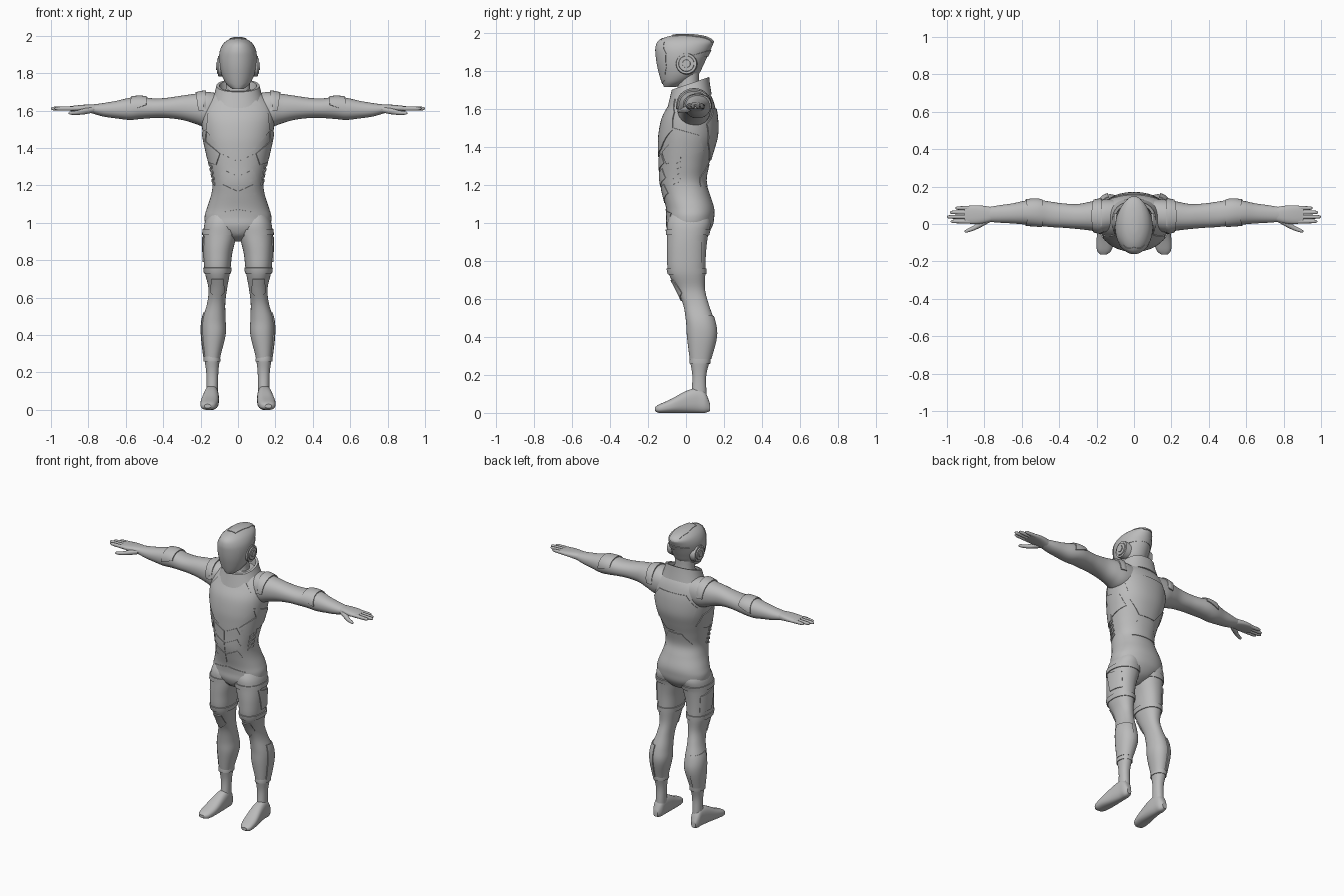
import bpy, bmesh, math
from mathutils import Vector

if "Cube" in bpy.data.objects:
    bpy.data.objects.remove(bpy.data.objects["Cube"], do_unlink=True)

GREY = (0.5, 0.5, 0.5, 1)
suit = bpy.data.materials.new("suit grey")
suit.use_nodes = True
suit.diffuse_color = GREY
suit.node_tree.nodes["Principled BSDF"].inputs["Base Color"].default_value = GREY


def finish(name, bm, mirror=False, angle=35):
    """Turn a bmesh into a smooth shaded object, optionally mirrored in x."""
    bmesh.ops.recalc_face_normals(bm, faces=bm.faces)
    mesh = bpy.data.meshes.new(name)
    bm.to_mesh(mesh)
    bm.free()
    mesh.materials.append(suit)
    obj = bpy.data.objects.new(name, mesh)
    bpy.context.collection.objects.link(obj)
    bpy.ops.object.select_all(action='DESELECT')
    obj.select_set(True)
    bpy.context.view_layer.objects.active = obj
    bpy.ops.object.shade_smooth_by_angle(angle=math.radians(angle))
    if mirror:
        obj.modifiers.new("Mirror", 'MIRROR')
    return obj


def lift(axis, t, a, b):
    """Place section coordinates a, b at the distance t along an axis."""
    return Vector({'x': (t, a, b), 'y': (a, t, b), 'z': (a, b, t)}[axis])


def smooth_rows(rows, steps):
    """Catmull-Rom interpolation between section rows."""
    out = []
    for i in range(len(rows) - 1):
        p0, p1 = rows[max(i - 1, 0)], rows[i]
        p2, p3 = rows[i + 1], rows[min(i + 2, len(rows) - 1)]
        for k in range(steps):
            u = k / steps
            out.append([b + u * (c - a + u * (2 * a - 5 * b + 4 * c - d
                        + u * (3 * (b - c) + d - a))) / 2
                        for a, b, c, d in zip(p0, p1, p2, p3)])
            out[-1] = [b + u * (c - a) / 2 + u * u * (2 * a - 5 * b + 4 * c - d) / 2
                       + u ** 3 * (3 * (b - c) + d - a) / 2
                       for a, b, c, d in zip(p0, p1, p2, p3)]
    return out + [rows[-1]]


def loft(name, axis, rows, mirror=False, power=2.2, steps=5, sides=48, shear=0):
    """Skin rounded sections; a row is (t, a min, a max, b min, b max)."""
    bm = bmesh.new()
    rings = []
    for t, a0, a1, b0, b1 in smooth_rows(rows, steps):
        ring = []
        for k in range(sides):
            c, s = (f(math.tau * k / sides) for f in (math.cos, math.sin))
            c, s = (math.copysign(abs(v) ** (2 / power), v) for v in (c, s))
            a = (a0 + a1 + c * (a1 - a0)) / 2
            b = (b0 + b1 + s * (b1 - b0)) / 2
            ring.append(bm.verts.new(lift(axis, t + shear * b, a, b)))
        rings.append(ring)
    for r, q in zip(rings, rings[1:]):
        for k in range(sides):
            j = (k + 1) % sides
            bm.faces.new((r[k], r[j], q[j], q[k]))
    bm.faces.new(rings[0])
    bm.faces.new(rings[-1])
    return finish(name, bm, mirror)


def centred(rows):
    return [(t, -w, w, b0, b1) for t, w, b0, b1 in rows]


def plate(name, source, axis, outline, facing=0, mirror=False, thick=0.006):
    """Raise the part of a surface that lies inside a convex outline."""
    bm = bmesh.new()
    bm.from_mesh(source.data)
    n = len(outline)
    cx, cy = (sum(p[i] for p in outline) / n for i in (0, 1))
    for (ax, ay), (bx, by) in zip(outline, outline[1:] + outline[:1]):
        nx, ny = by - ay, ax - bx
        if nx * (ax - cx) + ny * (ay - cy) < 0:
            nx, ny = -nx, -ny
        bmesh.ops.bisect_plane(bm, geom=bm.verts[:] + bm.edges[:] + bm.faces[:],
                               plane_co=lift(axis, 0, ax, ay),
                               plane_no=lift(axis, 0, nx, ny), clear_outer=True)
    bm.normal_update()
    if facing:
        way = lift(axis, facing, 0, 0)
        away = [f for f in bm.faces if f.normal.dot(way) < 0.1]
        bmesh.ops.delete(bm, geom=away, context='FACES')
    bm.normal_update()
    normals = {tuple(v.co): v.normal.copy() for v in bm.verts}
    grown = bmesh.ops.extrude_face_region(bm, geom=bm.faces[:])["geom"]
    for v in grown:
        if isinstance(v, bmesh.types.BMVert):
            v.co += normals[tuple(v.co)] * thick
    return finish(name, bm, mirror, 30)


def sym(points):
    return points + [(-x, z) for x, z in reversed(points) if x]


# Torso
torso = loft("torso", 'z', centred([
    (.9, .03, -.02, .04), (.93, .09, -.075, .1), (.98, .165, -.1, .138),
    (1.03, .178, -.1, .148), (1.08, .165, -.105, .147), (1.15, .143, -.122, .125),
    (1.22, .135, -.137, .105), (1.3, .15, -.14, .118), (1.38, .168, -.142, .142),
    (1.46, .185, -.14, .163), (1.55, .195, -.122, .163), (1.62, .19, -.085, .15),
    (1.67, .15, -.06, .13), (1.71, .09, -.04, .1)]))

# Legs and feet
legs = loft("legs", 'z', [
    (1.06, .03, .15, -.07, .11), (1, .005, .178, -.098, .13), (.93, .008, .186, -.1, .115),
    (.84, .03, .185, -.1, .105), (.74, .042, .178, -.093, .102), (.65, .058, .158, -.05, .1),
    (.57, .068, .165, -.015, .12), (.48, .066, .19, 0, .15), (.4, .066, .193, .005, .158),
    (.28, .095, .18, .02, .127), (.2, .105, .17, .033, .107), (.12, .107, .168, .03, .107),
    (.05, .108, .17, .02, .11)], True)
loft("feet", 'y', [
    (-.163, .145, .18, .01, .03), (-.14, .12, .198, 0, .045), (-.08, .105, .2, 0, .072),
    (0, .102, .187, 0, .115), (.06, .105, .178, 0, .13), (.1, .11, .174, 0, .11),
    (.126, .128, .16, .01, .05)], True, power=2.5)

# Arms and hands
arms = loft("arms", 'x', [
    (.1, -.03, .13, 1.52, 1.69), (.17, -.045, .13, 1.51, 1.7), (.23, -.035, .12, 1.53, 1.69),
    (.3, -.027, .107, 1.55, 1.68), (.38, -.02, .11, 1.56, 1.668), (.45, -.016, .12, 1.56, 1.665),
    (.52, -.008, .13, 1.555, 1.673), (.58, -.003, .125, 1.55, 1.668),
    (.65, .003, .11, 1.558, 1.652), (.72, .007, .1, 1.568, 1.64), (.78, .012, .09, 1.585, 1.632)],
    True)
loft("palms", 'x', [
    (.75, .015, .088, 1.58, 1.633), (.81, .003, .098, 1.59, 1.632),
    (.86, 0, .1, 1.595, 1.628), (.905, .005, .094, 1.6, 1.622)], True, power=2.6, sides=24)
for finger, y, tip in (("little", .085, .955), ("ring", .062, .985),
                       ("middle", .038, 1), ("index", .014, .98)):
    loft(finger + "_fingers", 'x', [
        (.87, y - .012, y + .012, 1.599, 1.623), (tip - .03, y - .01, y + .01, 1.6, 1.621),
        (tip - .008, y - .008, y + .008, 1.603, 1.619), (tip, y - .003, y + .003, 1.608, 1.614)],
        True, sides=12, steps=3)
loft("thumbs", 'x', [
    (.77, .01, .04, 1.59, 1.62), (.82, -.018, .02, 1.58, 1.612), (.86, -.036, -.01, 1.577, 1.601),
    (.895, -.046, -.028, 1.578, 1.596), (.905, -.043, -.036, 1.583, 1.59)], True, sides=16)

# Neck and standing collar, higher at the back
loft("neck", 'z', centred([(1.62, .085, -.06, .09), (1.72, .065, -.045, .07),
                           (1.82, .065, -.05, .07)]))
loft("collar", 'z', centred([
    (1.63, .15, -.1, .135), (1.685, .125, -.085, .126), (1.725, .115, -.075, .122),
    (1.725, .1, -.062, .108), (1.63, .095, -.058, .1)]), steps=1, shear=.34)

# Helmet
helmet = loft("helmet", 'z', centred([
    (1.715, .03, -.116, -.05), (1.74, .06, -.126, .01), (1.78, .083, -.138, .065),
    (1.83, .096, -.15, .092), (1.88, .101, -.157, .115), (1.92, .097, -.158, .134),
    (1.953, .082, -.146, .143), (1.975, .058, -.11, .11), (1.987, .028, -.06, .05),
    (1.99, .006, -.02, .0)]), power=2)
plate("visor", helmet, 'y', sym([
    (0, 1.73), (.045, 1.75), (.075, 1.82), (.08, 1.89), (.055, 1.95), (0, 1.97)]), -1, thick=.003)
plate("crest", helmet, 'z', sym([(.03, -.07), (.045, .05), (.03, .15)]), 1, thick=.004)
plate("rear_rim", helmet, 'x', [(.03, 1.865), (.2, 1.89), (.2, 1.93), (.03, 1.88)], thick=.004)
bm = bmesh.new()
for radius, x0, x1 in ((.058, .07, .106), (.043, .1, .113), (.022, .11, .118)):
    grown = bmesh.ops.create_cone(bm, cap_ends=True, segments=32, radius1=radius,
                                  radius2=radius * .92, depth=x1 - x0)["verts"]
    for v in grown:
        v.co = Vector((v.co.z + (x0 + x1) / 2, v.co.x + .002, v.co.y + 1.837))
finish("ear_discs", bm, True)

# Torso armour
plate("chest_plate", torso, 'y', sym([
    (0, 1.345), (.085, 1.39), (.165, 1.49), (.16, 1.58), (.1, 1.65)]), -1)
plate("rib_plates", torso, 'y', [(.2, 1.46), (.095, 1.37), (.115, 1.31), (.2, 1.34)], -1, True)
for i in range(3):
    z = 1.33 - i * .08
    plate("abdomen_plate_%d" % (i + 1), torso, 'y',
          [(.005, z), (.08, z + .035), (.1, z - .015), (.005, z - .065)], -1, True, .004)
plate("pelvis_plate", torso, 'y', sym([(0, .94), (.08, 1.0), (.15, 1.1), (.07, 1.085)]), -1, thick=.004)
plate("back_plate", torso, 'y', sym([(.06, 1.33), (.13, 1.42), (.16, 1.52), (.1, 1.6)]), 1)
plate("lower_back_plate", torso, 'y', sym([(.1, 1.19), (.1, 1.24), (.05, 1.31)]), 1, thick=.004)
plate("belt", torso, 'z', [(-1, -1), (1, -1), (1, 1), (-1, 1)], 0, thick=.0005)
plate("side_plates", torso, 'x', [(-.07, 1.5), (.07, 1.46), (.09, 1.38), (-.02, 1.34)], 1, True)
for i in range(4):
    z = 1.2 + i * .03
    plate("side_vent_%d" % (i + 1), torso, 'x',
          [(-.07, z), (-.025, z + .02), (-.025, z + .034), (-.07, z + .014)], 1, True)

# Arm armour
plate("shoulder_caps", arms, 'y', [(.17, 1.6), (.21, 1.6), (.235, 1.75), (.17, 1.75)], 0, True, .008)
plate("elbow_guards", arms, 'y', [(.49, 1.63), (.58, 1.6), (.56, 1.75), (.49, 1.75)], 0, True, .007)

# Leg armour
for name, low, high in (("thigh_cuffs", .73, .76), ("thigh_straps", .935, .965),
                        ("ankle_cuffs", .26, .28)):
    plate(name, legs, 'y', [(-1, low), (1, low), (1, high), (-1, high)], 0, True)
plate("thigh_plates", legs, 'x', [(-.04, .93), (.08, .9), (.08, .79), (-.01, .79)], 1, True)
plate("calf_guards", legs, 'x', [(.05, .285), (.2, .285), (.2, .5), (.05, .52)], 1, True)
plate("knee_plates", legs, 'y', [(.08, .7), (.14, .7), (.145, .63), (.11, .59), (.075, .63)], -1, True)
